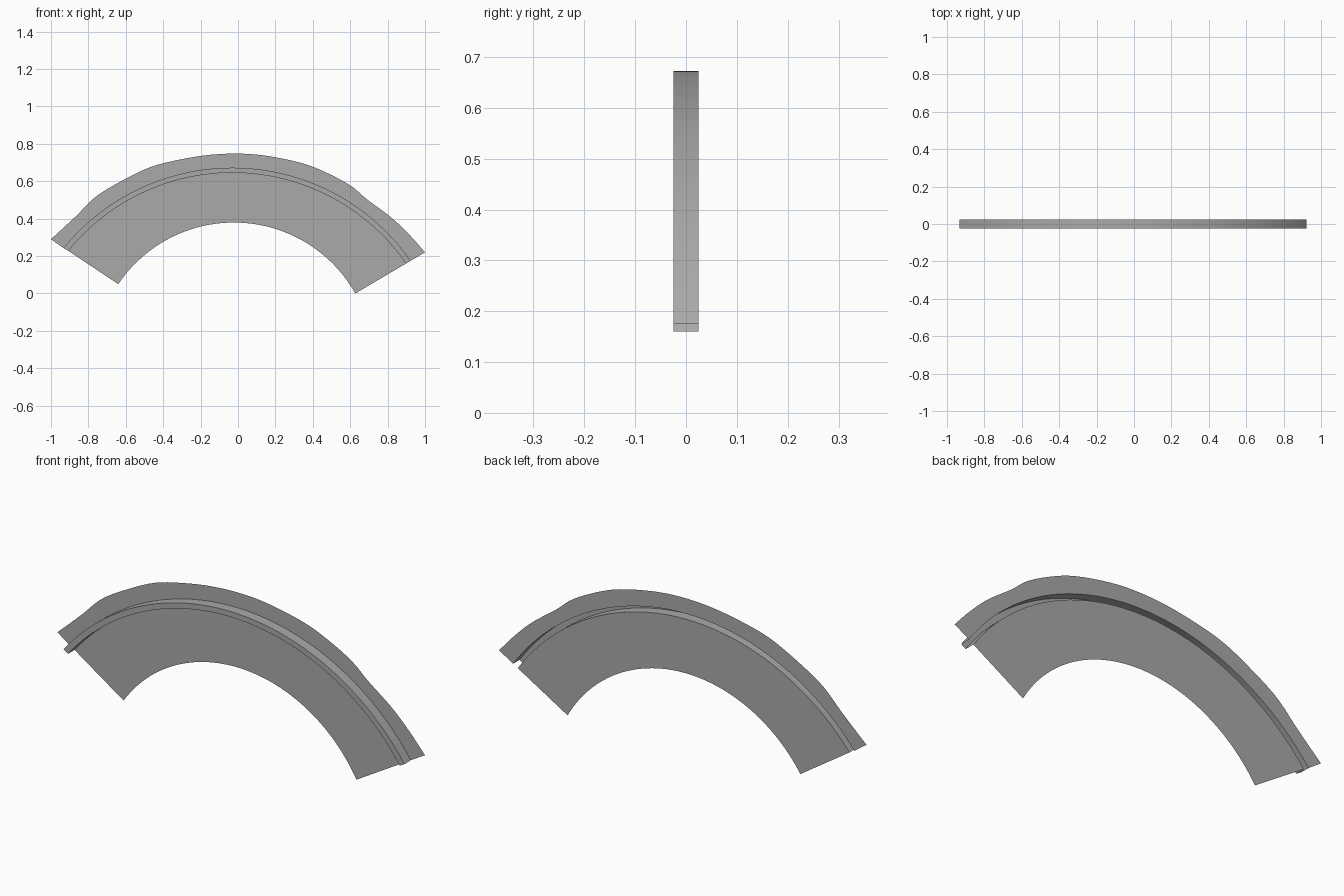
import bpy
import bmesh
import math
from mathutils import Vector

cube = bpy.data.objects.get("Cube")
if cube:
    bpy.data.objects.remove(cube, do_unlink=True)

STEPS = 56
BACK, FRONT = 0.025, -0.025

grey = bpy.data.materials.new("plain grey")
grey.use_nodes = True
colour = (0.4, 0.4, 0.4, 1)
grey.diffuse_color = colour
grey.node_tree.nodes["Principled BSDF"].inputs["Base Color"].default_value = colour


def arc(left, right, top):
    """Circular arc from left to right whose crown reaches height top."""
    a, b = Vector(left), Vector(right)
    mid, half = (a + b) / 2, (b - a).length / 2
    rise = top - mid.y
    radius = (half * half + rise * rise) / (2 * rise)
    along = (b - a).normalized()
    centre = mid - Vector((-along.y, along.x)) * (radius - rise)
    start = math.atan2(a.y - centre.y, a.x - centre.x)
    end = math.atan2(b.y - centre.y, b.x - centre.x)
    angles = [start + (end - start) * i / STEPS for i in range(STEPS + 1)]
    return [centre + radius * Vector((math.cos(t), math.sin(t))) for t in angles]


def smooth_path(points):
    """Catmull-Rom curve through the points."""
    p = [Vector(q) for q in points]
    p = [2 * p[0] - p[1]] + p + [2 * p[-1] - p[-2]]
    spans = len(points) - 1
    path = []
    for i in range(STEPS + 1):
        s = i / STEPS * spans
        k = min(int(s), spans - 1)
        t = s - k
        a, b, c, d = p[k:k + 4]
        path.append(0.5 * (2 * b + (c - a) * t + (2 * a - 5 * b + 4 * c - d) * t ** 2
                           + (3 * b - a - 3 * c + d) * t ** 3))
    return path


def sheet(name, rows):
    """Thin surface lofted through (path, depth) rows, ordered from outside in."""
    bm = bmesh.new()
    grid = [[bm.verts.new((q.x, y, q.y)) for q in path] for path, y in rows]
    for upper, lower in zip(grid, grid[1:]):
        for i in range(STEPS):
            bm.faces.new((upper[i], lower[i], lower[i + 1], upper[i + 1]))
    mesh = bpy.data.meshes.new(name)
    bm.to_mesh(mesh)
    bm.free()
    mesh.materials.append(grey)
    obj = bpy.data.objects.new(name, mesh)
    bpy.context.collection.objects.link(obj)
    bpy.context.view_layer.objects.active = obj
    obj.select_set(True)
    bpy.ops.object.shade_smooth_by_angle(angle=math.radians(30))
    obj.select_set(False)


# Outlines: wavy outer rim, two rib arcs, inner arc
rim = smooth_path([(-1, .29), (-.87, .41), (-.757, .52), (-.607, .61), (-.47, .675),
                   (-.34, .71), (-.18, .738), (-.02, .748), (.14, .738), (.33, .70),
                   (.46, .652), (.6, .578), (.69, .503), (.82, .406), (.92, .31), (1, .22)])
rib_top = arc((-.933, .243), (.923, .175), .672)
rib_base = arc((-.907, .228), (.898, .16), .645)
inner = arc((-.64, .05), (.627, 0), .379)

# Flat panels at the back, joined by a raised channel that is open behind
sheet("outer_panel", [(rim, BACK), (rib_top, BACK)])
sheet("raised_channel", [(rib_top, BACK), (rib_top, FRONT), (rib_base, FRONT), (rib_base, BACK)])
sheet("inner_panel", [(rib_base, BACK), (inner, BACK)])
